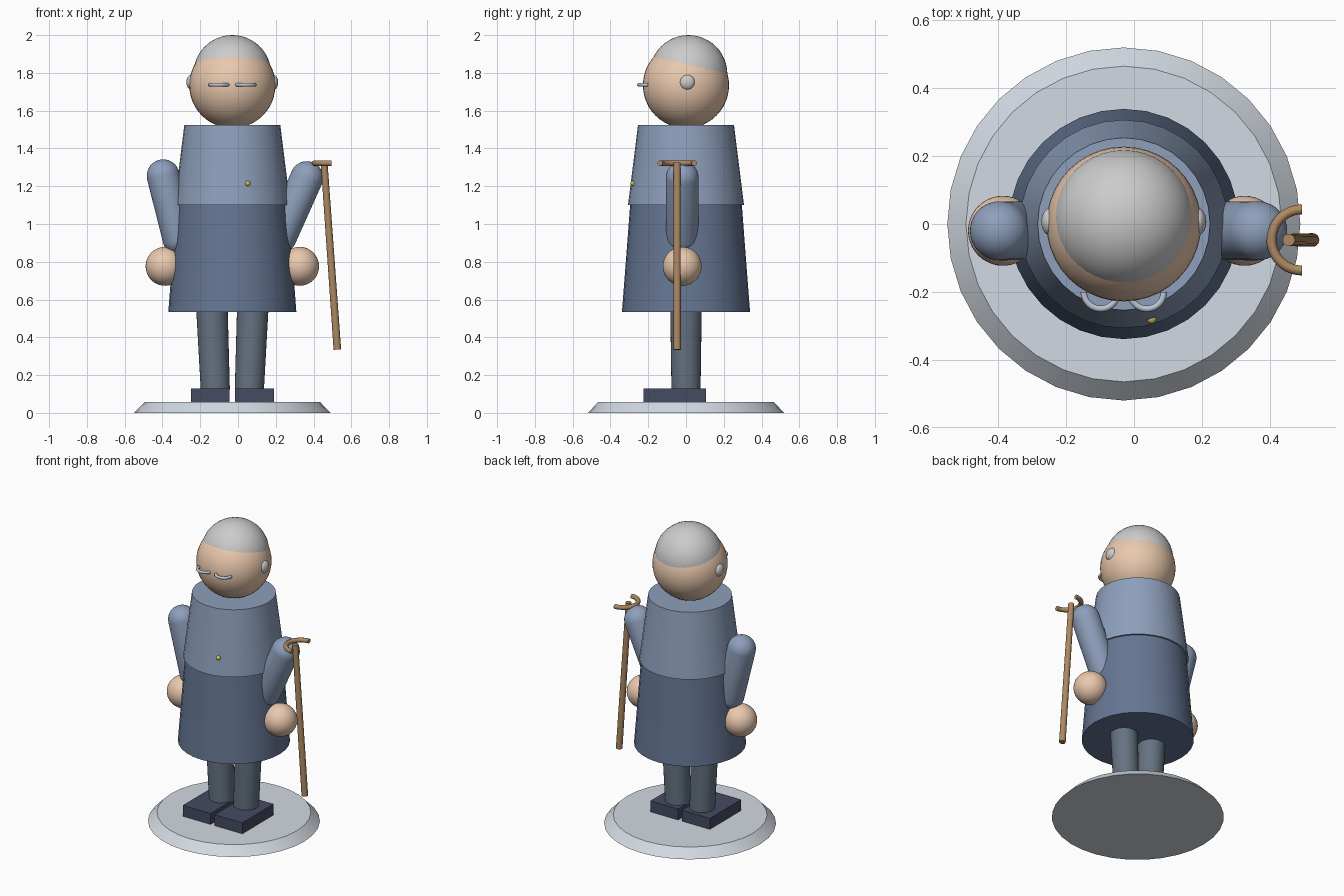
import bpy, bmesh
from math import pi, cos, sin, radians
from mathutils import Vector, Matrix

if "Cube" in bpy.data.objects:
    bpy.data.objects.remove(bpy.data.objects["Cube"])

CX = -0.03  # figure axis


def material(name, rgb):
    m = bpy.data.materials.new(name)
    m.diffuse_color = (*rgb, 1)
    m.use_nodes = True
    m.node_tree.nodes["Principled BSDF"].inputs["Base Color"].default_value = m.diffuse_color
    return m


SKIN = material("skin", (0.82, 0.58, 0.42))
COAT = material("coat_blue", (0.13, 0.18, 0.29))
CAPE = material("cape_blue", (0.27, 0.35, 0.50))
TROUSER = material("trouser_slate", (0.13, 0.17, 0.22))
LEATHER = material("dark_leather", (0.06, 0.07, 0.12))
HAIR = material("white_hair", (0.84, 0.84, 0.85))
STONE = material("pale_stone", (0.65, 0.70, 0.76))
METAL = material("spectacle_metal", (0.50, 0.56, 0.65))
WOOD = material("cane_wood", (0.42, 0.25, 0.12))
BRASS = material("brass", (0.70, 0.50, 0.12))


def finish(name, bm, mat, matrix=Matrix(), smooth=True):
    me = bpy.data.meshes.new(name)
    bm.to_mesh(me)
    bm.free()
    me.materials.append(mat)
    ob = bpy.data.objects.new(name, me)
    bpy.context.collection.objects.link(ob)
    ob.matrix_world = matrix
    if smooth:
        bpy.ops.object.select_all(action='DESELECT')
        ob.select_set(True)
        bpy.context.view_layer.objects.active = ob
        bpy.ops.object.shade_smooth_by_angle(angle=radians(35))
    return ob


def rod(name, a, b, r1, r2, mat, seg=32):
    """Closed frustum from point a to point b."""
    a, b = Vector(a), Vector(b)
    bm = bmesh.new()
    bmesh.ops.create_cone(bm, cap_ends=True, segments=seg, radius1=r1, radius2=r2, depth=(b - a).length)
    rot = (b - a).to_track_quat('Z', 'Y').to_matrix().to_4x4()
    return finish(name, bm, mat, Matrix.Translation((a + b) / 2) @ rot)


def ball(name, loc, r, mat, scale=(1, 1, 1), stretch=0, tilt=0):
    """Sphere or ellipsoid; stretch pulls the halves apart into a capsule."""
    bm = bmesh.new()
    bmesh.ops.create_uvsphere(bm, u_segments=40, v_segments=24, radius=r)
    for v in bm.verts:
        v.co.z += stretch if v.co.z > -1e-5 else -stretch
    m = Matrix.Translation(loc) @ Matrix.Rotation(tilt, 4, 'Y') @ Matrix.Diagonal((*scale, 1))
    return finish(name, bm, mat, m)


def half_ring(name, centre, r, tube, start, mat, n=24, sides=12):
    """Half a torus lying flat, with closed ends."""
    bm = bmesh.new()
    rings = []
    for i in range(n + 1):
        t = start + pi * i / n
        ring = []
        for j in range(sides):
            p = 2 * pi * j / sides
            d = r + tube * cos(p)
            ring.append(bm.verts.new((d * cos(t), d * sin(t), tube * sin(p))))
        rings.append(ring)
    for a, b in zip(rings, rings[1:]):
        for j in range(sides):
            k = (j + 1) % sides
            bm.faces.new((a[j], b[j], b[k], a[k]))
    bm.faces.new(rings[0])
    bm.faces.new(rings[-1][::-1])
    bmesh.ops.recalc_face_normals(bm, faces=bm.faces)
    return finish(name, bm, mat, Matrix.Translation(centre))


# Plinth, coat and upper coat
rod("base", (CX, 0, 0), (CX, 0, 0.057), 0.52, 0.465, STONE)
rod("coat_skirt", (CX, 0, 0.535), (CX, 0, 1.11), 0.339, 0.295, COAT)
rod("coat_top", (CX, 0, 1.1), (CX, 0, 1.525), 0.307, 0.254, CAPE)
ball("button", (0.052, -0.28, 1.215), 0.014, BRASS)

# Head and hair
ball("head", (CX, 0, 1.735), 0.228, SKIN)
ball("hair", (CX, 0.013, 1.794), 0.206, HAIR)

# Paired parts
for side, s in (("left", -1), ("right", 1)):
    x = lambda d: CX + s * d
    # Shoe
    bm = bmesh.new()
    bmesh.ops.create_cube(bm, size=1)
    finish(side + "_shoe", bm, LEATHER, Matrix.Translation((x(0.117), -0.06, 0.0925))
           @ Matrix.Diagonal((0.205, 0.33, 0.075, 1)), smooth=False)
    # Leg
    rod(side + "_leg", (x(0.09), 0, 0.12), (x(0.11), 0, 0.6), 0.077, 0.084, TROUSER)
    # Arm and hand
    ball(side + "_arm", (x(0.325), -0.02, 1.09), 0.087, CAPE,
         stretch=0.17, tilt=s * radians(14 if s < 0 else 24))
    ball(side + "_hand", (x(0.356), -0.02, 0.776), 0.103, SKIN)
    # Ear tuft and spectacle rim
    ball(side + "_ear", (x(0.217), 0.007, 1.75), 0.04, HAIR, scale=(0.65, 1, 1))
    half_ring(side + "_spectacle_rim", (x(0.068), -0.2, 1.737), 0.05, 0.0095, pi, METAL)

# Walking cane
rod("cane_shaft", (0.526, -0.047, 0.335), (0.456, -0.047, 1.325), 0.02, 0.018, WOOD, 20)
half_ring("cane_handle", (0.495, -0.047, 1.322), 0.09, 0.0145, pi / 2, WOOD)
